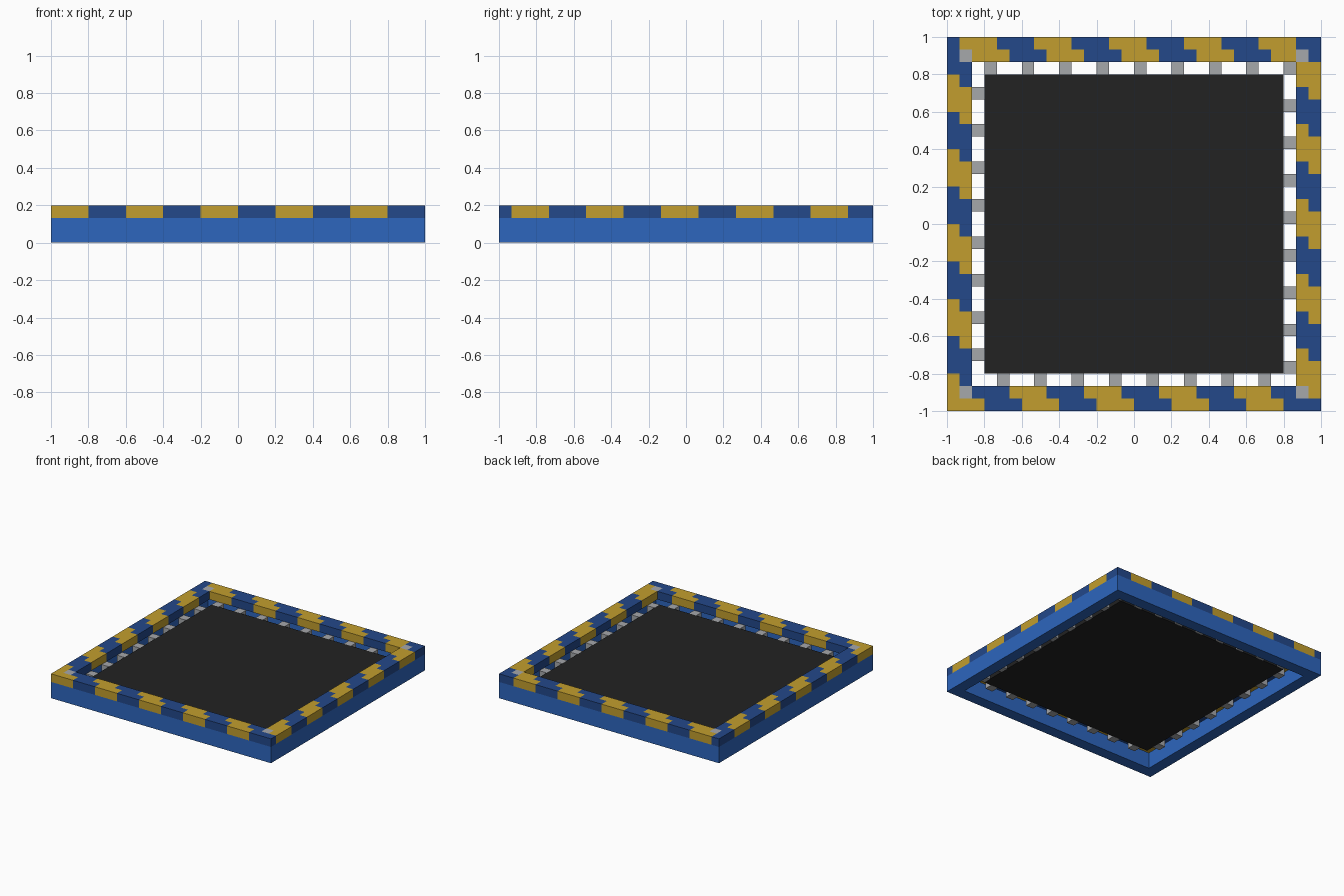
import bpy, bmesh
from mathutils import Vector

cube = bpy.data.objects.get("Cube")
if cube:
    bpy.data.objects.remove(cube)

N = 30           # modules along each side
U = 2.0 / N      # module size


def material(name, rgb):
    lin = [((c / 255 + 0.055) / 1.055) ** 2.4 for c in rgb] + [1.0]
    m = bpy.data.materials.new(name)
    m.use_nodes = True
    m.diffuse_color = lin
    m.node_tree.nodes["Principled BSDF"].inputs["Base Color"].default_value = lin
    return m


blue = material("bright blue", (45, 102, 190))
navy = material("dark blue", (35, 72, 138))
gold = material("gold", (194, 158, 46))
grey = material("steel grey", (166, 168, 171))
black = material("mat black", (34, 34, 34))


def finish(name, bm, mats):
    mesh = bpy.data.meshes.new(name)
    bm.to_mesh(mesh)
    bm.free()
    for m in mats:
        mesh.materials.append(m)
    obj = bpy.data.objects.new(name, mesh)
    bpy.context.collection.objects.link(obj)
    return obj


def raise_faces(bm, height):
    """Turn the flat faces into a closed slab."""
    new = bmesh.ops.extrude_face_region(bm, geom=bm.faces[:])["geom"]
    verts = [v for v in new if isinstance(v, bmesh.types.BMVert)]
    bmesh.ops.translate(bm, verts=verts, vec=(0, 0, height))
    bmesh.ops.recalc_face_normals(bm, faces=bm.faces[:])


def box(name, centre, size, mat):
    bm = bmesh.new()
    bmesh.ops.create_cube(bm, size=1)
    bmesh.ops.scale(bm, verts=bm.verts[:], vec=size)
    bmesh.ops.translate(bm, verts=bm.verts[:], vec=centre)
    return finish(name, bm, [mat])


# Plain lower frame: square ring two modules wide and two high
bm = bmesh.new()
bmesh.ops.create_grid(bm, x_segments=1, y_segments=1, size=1)
middle = bm.faces[:]
bmesh.ops.inset_region(bm, faces=middle, thickness=2 * U, use_boundary=True)
bmesh.ops.delete(bm, geom=middle, context='FACES')
raise_faces(bm, 2 * U)
finish("lower_frame", bm, [blue])

# Striped padding on top: diagonal stripes three modules wide, grey corner caps
bm = bmesh.new()
bmesh.ops.create_grid(bm, x_segments=N, y_segments=N, size=1)
inner = [f for f in bm.faces
         if max(map(abs, f.calc_center_median()[:2])) < 1 - 2 * U]
bmesh.ops.delete(bm, geom=inner, context='FACES')
bmesh.ops.translate(bm, verts=bm.verts[:], vec=(0, 0, 2 * U))
raise_faces(bm, U)
for f in bm.faces:
    p = f.calc_center_median() - f.normal * U / 2 + Vector((1, 1, 0))
    i, j = int(p.x / U), int(p.y / U)
    if i in (1, N - 2) and j in (1, N - 2):
        f.material_index = 2
    else:
        f.material_index = 1 if (i + j) % 6 < 3 else 0
# The underside rests on the lower frame and is not needed
bmesh.ops.delete(bm, geom=[f for f in bm.faces if f.normal.z < -0.5], context='FACES')
finish("striped_padding", bm, [navy, gold, grey])

# Jumping mat
box("jumping_mat", (0, 0, 1.5 * U), (24 * U, 24 * U, U), black)

# Springs: every third module in the gap between mat and frame
gap = range(2, N - 2)
for i in gap:
    for j in gap:
        on_edge = i in (2, N - 3) or j in (2, N - 3)
        if on_edge and (i + j) % 3 == 0:
            box("spring", ((i + 0.5) * U - 1, (j + 0.5) * U - 1, 1.5 * U),
                (U, U, U), grey)
